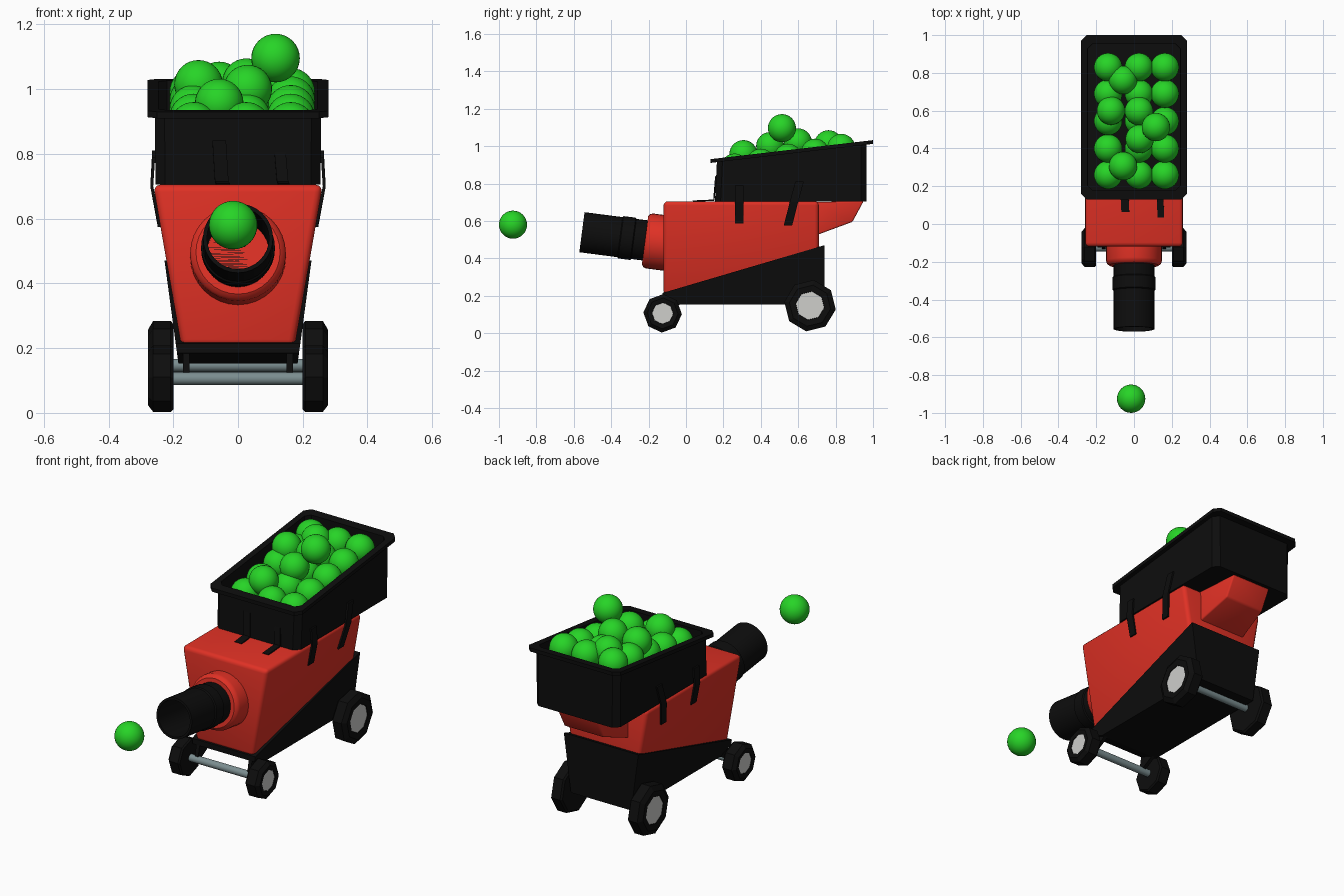
import bpy, bmesh, math
from mathutils import Vector as V

if "Cube" in bpy.data.objects:
    bpy.data.objects.remove(bpy.data.objects["Cube"])


def material(name, rgb):
    m = bpy.data.materials.new(name)
    m.diffuse_color = (*rgb, 1)
    m.use_nodes = True
    m.node_tree.nodes["Principled BSDF"].inputs["Base Color"].default_value = m.diffuse_color
    return m


RED = material("red shell", (0.74, 0.03, 0.018))
BLACK = material("black plastic", (0.004, 0.004, 0.004))
GREEN = material("green ball", (0.02, 0.66, 0.02))
STEEL = material("grey steel", (0.2, 0.27, 0.28))
HUB = material("light hub", (0.62, 0.62, 0.6))


def finish(name, bm, mat, smooth=None):
    bmesh.ops.recalc_face_normals(bm, faces=bm.faces[:])
    me = bpy.data.meshes.new(name)
    bm.to_mesh(me)
    bm.free()
    me.materials.append(mat)
    ob = bpy.data.objects.new(name, me)
    bpy.context.collection.objects.link(ob)
    if smooth:
        bpy.ops.object.select_all(action='DESELECT')
        ob.select_set(True)
        bpy.context.view_layer.objects.active = ob
        bpy.ops.object.shade_smooth_by_angle(angle=math.radians(smooth))
    return ob


def loft(name, loops, mat, bevel=0, smooth=None):
    """Skin a list of equal-length point loops and cap both ends."""
    bm = bmesh.new()
    rows = [[bm.verts.new(p) for p in loop] for loop in loops]
    n = len(rows[0])
    for a, b in zip(rows, rows[1:]):
        for i in range(n):
            j = (i + 1) % n
            bm.faces.new((a[i], a[j], b[j], b[i]))
    bm.faces.new(rows[0])
    bm.faces.new(rows[-1])
    if bevel:
        bmesh.ops.bevel(bm, geom=bm.edges[:], offset=bevel, segments=3,
                        profile=0.5, affect='EDGES')
    return finish(name, bm, mat, smooth)


def lathe(name, origin, axis, profile, sides, mat, turn=0, smooth=None):
    """Revolve (distance, radius) pairs around an axis."""
    o, a = V(origin), V(axis).normalized()
    u = V((0, 0, 1))
    u = (u - a * u.dot(a)).normalized()
    w = a.cross(u)
    loops = []
    for t, r in profile:
        angs = [2 * math.pi * i / sides + turn for i in range(sides)]
        loops.append([o + a * t + (u * math.cos(g) + w * math.sin(g)) * r for g in angs])
    return loft(name, loops, mat, smooth=smooth)


def strap(name, points, width, normal):
    """Thin bent plate following a path."""
    w, n = V(width) / 2, V(normal) * 0.009
    loops = [[V(p) - w, V(p) + w, V(p) + w + n, V(p) - w + n] for p in points]
    return loft(name, loops, BLACK)


# Tapered red body with rounded edges
def rect(hx, y0, y1, z):
    return [(-hx, y0, z), (hx, y0, z), (hx, y1, z), (-hx, y1, z)]


loft("body", [rect(0.175, -0.12, 0.71, 0.205), rect(0.262, -0.12, 0.71, 0.705)],
     RED, bevel=0.022, smooth=40)

# Red feed chute under the back of the hopper
side = [(0.66, 0.70, 0.15), (0.66, 0.51, 0.15), (0.89, 0.595, 0.12), (0.95, 0.706, 0.12)]
loft("feed_chute", [[(s * h, y, z) for y, z, h in side] for s in (-1, 1)],
     RED, bevel=0.008, smooth=30)

# Wedge-shaped black base, widening upward
wedge = [(-0.125, 0.215), (-0.125, 0.185), (-0.04, 0.152), (0.74, 0.152), (0.74, 0.47)]
loft("base", [[(s * (0.184 + (z - 0.152) * 0.135), y, z) for y, z in wedge]
              for s in (-1, 1)], BLACK)

# Nozzle ring and hollow barrel, tilted upward
tilt = math.radians(7.4)
aim = (0, -math.cos(tilt), math.sin(tilt))
start = (0, -0.12, 0.483)
lathe("nozzle_ring", start, aim,
      [(-0.04, 0.148), (0.075, 0.148), (0.09, 0.143), (0.1, 0.13), (0.1, 0.1)],
      32, RED, smooth=35)
lathe("barrel", start, aim,
      [(0.05, 0.108), (0.16, 0.108), (0.165, 0.114), (0.23, 0.114), (0.235, 0.108),
       (0.44, 0.108), (0.44, 0.096), (0.1, 0.096)], 32, BLACK, smooth=35)


# Open hopper with sloping flanged rim
def tray(hx, y0, y1, c, zf):
    pts = [(-hx + c, y0), (hx - c, y0), (hx, y0 + c), (hx, y1 - c),
           (hx - c, y1), (-hx + c, y1), (-hx, y1 - c), (-hx, y0 + c)]
    return [(x, y, zf(y)) for x, y in pts]


def rim(y):
    return 0.93 + 0.117 * (y - 0.13)


loft("hopper", [
    tray(0.255, 0.155, 0.965, 0.03, lambda y: 0.705),
    tray(0.257, 0.165, 0.965, 0.03, lambda y: rim(y) - 0.02),
    tray(0.28, 0.13, 1.0, 0.03, lambda y: rim(y) - 0.02),
    tray(0.28, 0.13, 1.0, 0.03, rim),
    tray(0.245, 0.178, 0.953, 0.025, rim),
    tray(0.243, 0.168, 0.953, 0.025, lambda y: 0.72)], BLACK)

# Straps holding the hopper on the sides and front
for s, tag in ((-1, "left"), (1, "right")):
    for k, ys in enumerate([(0.285, 0.285, 0.285), (0.607, 0.577, 0.545)]):
        pts = [(s * x, y, z) for x, y, z in
               zip((0.256, 0.262, 0.239), ys, (0.79 + 0.02 * k, 0.70, 0.585 - 0.01 * k))]
        strap(f"side_strap_{tag}_{k}", pts, (0, 0.045, 0), (s, 0, 0))
for k, (x, top, end, wide) in enumerate([(-0.05, 0.835, 0.07, 0.042), (0.138, 0.80, 0.04, 0.035)]):
    strap(f"front_strap_{k}", [(x - 0.008, 0.162, top), (x, 0.152, 0.708), (x + 0.004, end, 0.703)],
          (wide, 0, 0), (0, -0.7, 0.7))

# Octagonal wheels, hubs, axles and axle brackets
for tag, y, z, r, turn in (("front", -0.125, 0.106, 0.103, 0.04), ("rear", 0.663, 0.147, 0.139, 0.15)):
    for s, lr in ((-1, "left"), (1, "right")):
        lathe(f"{tag}_wheel_{lr}", (0, y, z), (s, 0, 0),
              [(0.2, r * 0.6), (0.2, r * 0.93), (0.208, r), (0.262, r), (0.278, r * 0.8),
               (0.274, r * 0.56), (0.264, r * 0.54)], 8, BLACK, turn=-s * turn)
        lathe(f"{tag}_hub_{lr}", (0, y, z), (s, 0, 0),
              [(0.255, r * 0.55), (0.271, r * 0.55)], 8, HUB, turn=-s * turn)
    lathe(f"{tag}_axle", (0, y, z), (1, 0, 0), [(-0.21, 0.02), (0.21, 0.02)], 16, STEEL, smooth=40)
for s, lr in ((-1, "left"), (1, "right")):
    loft(f"axle_bracket_{lr}", [[(s * x, y, z) for y, z in
         ((-0.12, 0.19), (-0.135, 0.11), (-0.11, 0.11), (-0.02, 0.16))] for x in (0.15, 0.17)], BLACK)

# Balls: a layer of rows, a loose heap on top and one being fired
spots = [(x, y, 0.885 + (y - 0.26) * 0.185) for y in (0.26, 0.40, 0.545, 0.69, 0.83)
         for x in (-0.137, 0.026, 0.163)]
spots += [(-0.058, 0.307, 0.957), (0.03, 0.45, 1.0), (0.116, 0.513, 1.096),
          (-0.122, 0.6, 1.015), (0.026, 0.598, 1.02), (-0.058, 0.762, 1.01),
          (-0.015, -0.925, 0.58)]
for i, p in enumerate(spots):
    bm = bmesh.new()
    bmesh.ops.create_uvsphere(bm, u_segments=32, v_segments=16, radius=0.075)
    bmesh.ops.translate(bm, verts=bm.verts[:], vec=p)
    finish("fired_ball" if i == len(spots) - 1 else f"ball_{i}", bm, GREEN, 60)
